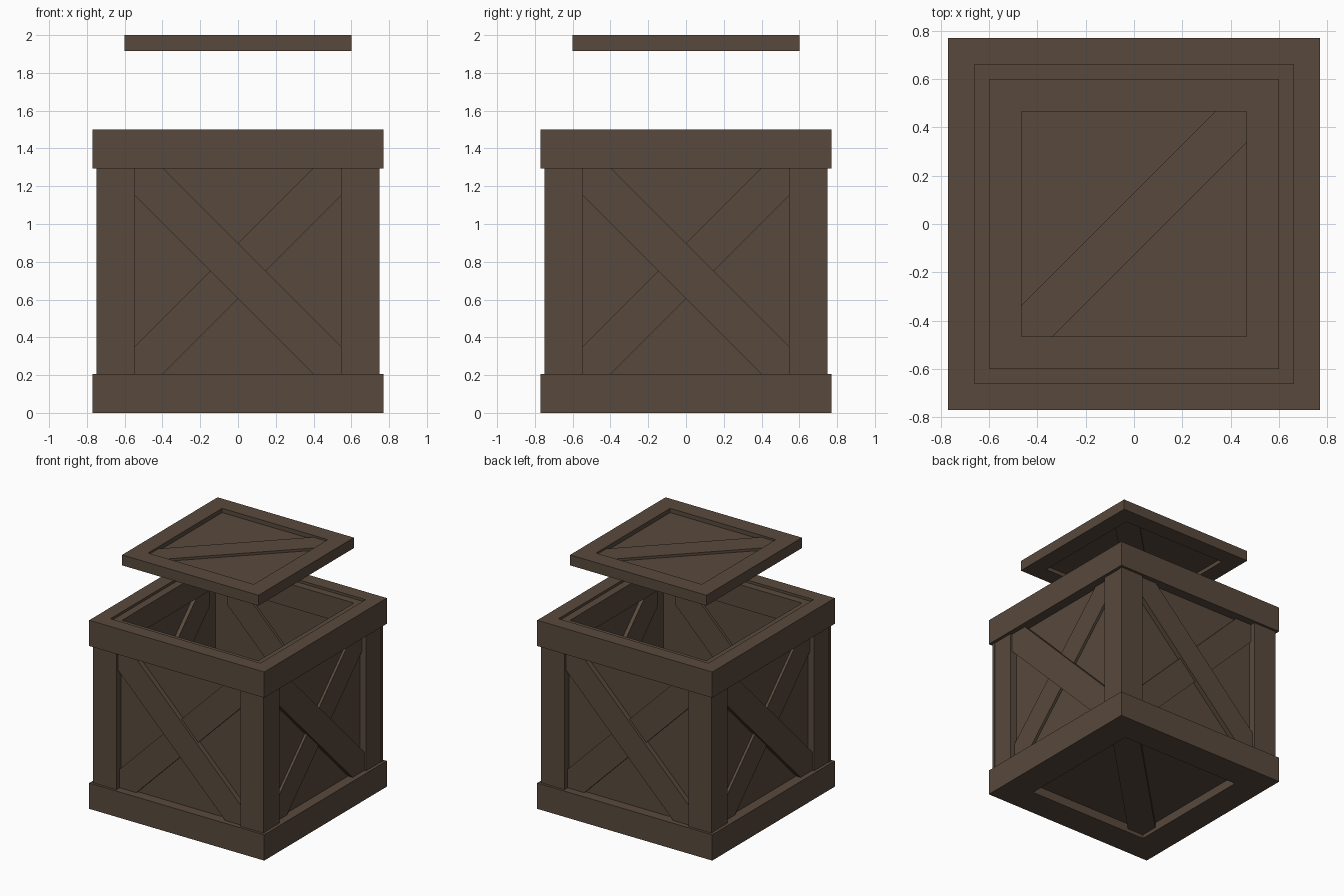
import bpy, bmesh, math
from mathutils import Matrix

if "Cube" in bpy.data.objects:
    bpy.data.objects.remove(bpy.data.objects["Cube"])

wood = bpy.data.materials.new("dark brown wood")
wood.diffuse_color = (0.098, 0.067, 0.047, 1)
wood.use_nodes = True
wood.node_tree.nodes["Principled BSDF"].inputs["Base Color"].default_value = wood.diffuse_color


def rect(u0, u1, v0, v1):
    return [(u0, v0), (u1, v0), (u1, v1), (u0, v1)]


def brace(h, w, flip=1, cv=0.0):
    """Corner-to-corner plank clipped to a square of half size h."""
    pts = [(-h, -h), (-h + w, -h), (h, h - w), (h, h), (h - w, h), (-h, -h + w)]
    return [(u * flip, v + cv) for u, v in pts]


def prism(name, pts, d0, d1, mat=Matrix()):
    bm = bmesh.new()
    low = [bm.verts.new((u, v, d0)) for u, v in pts]
    top = [bm.verts.new((u, v, d1)) for u, v in pts]
    n = len(pts)
    bm.faces.new(low)
    bm.faces.new(top)
    for i in range(n):
        j = (i + 1) % n
        bm.faces.new((low[i], low[j], top[j], top[i]))
    finish(name, bm, mat)


def ring(name, outer, inner, z0, z1):
    """Square frame with a square hole."""
    bm = bmesh.new()
    loops = [[bm.verts.new((x, y, z)) for x, y in rect(-r, r, -r, r)]
             for r, z in ((outer, z0), (outer, z1), (inner, z1), (inner, z0))]
    for k in range(4):
        a, b = loops[k], loops[(k + 1) % 4]
        for i in range(4):
            j = (i + 1) % 4
            bm.faces.new((a[i], a[j], b[j], b[i]))
    finish(name, bm, Matrix())


def finish(name, bm, mat):
    bmesh.ops.recalc_face_normals(bm, faces=bm.faces)
    me = bpy.data.meshes.new(name)
    bm.to_mesh(me)
    bm.free()
    me.transform(mat)
    me.materials.append(wood)
    bpy.context.collection.objects.link(bpy.data.objects.new(name, me))


# bottom and top bands; the top one has a shallow step for the lid
ring("bottom_band", 0.77, 0.535, 0.0, 0.205)
ring("top_band", 0.77, 0.60, 1.295, 1.48)
ring("top_lip", 0.77, 0.66, 1.48, 1.50)

# floor with a diagonal plank underneath
prism("floor_panel", rect(-0.60, 0.60, -0.60, 0.60), 0.07, 0.10)
prism("floor_brace", brace(0.535, 0.145), 0.03, 0.08)

# four sides: panel, crossed planks outside and inside, corner posts
front = Matrix(((1, 0, 0, 0), (0, 0, -1, 0), (0, 1, 0, 0), (0, 0, 0, 1)))
for k, side in enumerate(("front", "right", "back", "left")):
    m = Matrix.Rotation(k * math.pi / 2, 4, 'Z') @ front
    prism(side + "_panel", rect(-0.68, 0.68, 0.15, 1.35), 0.66, 0.69, m)
    prism(side + "_under_brace", brace(0.545, 0.147, 1, 0.75), 0.64, 0.71, m)
    prism(side + "_over_brace", brace(0.545, 0.147, -1, 0.75), 0.63, 0.73, m)
    for s, end in ((-1, "left"), (1, "right")):
        name = side + "_post_" + end
        if k % 2 == 0:
            prism(name, rect(s * 0.545, s * 0.74, 0.2, 1.3), 0.67, 0.73, m)
            prism(name + "_facing", rect(s * 0.545, s * 0.75, 0.2, 1.3), 0.725, 0.75, m)
        else:
            prism(name, rect(s * 0.545, s * 0.73, 0.2, 1.3), 0.67, 0.745, m)

# floating lid: frame, recessed panel, diagonal plank
ring("lid_frame", 0.60, 0.465, 1.917, 2.0)
prism("lid_panel", rect(-0.48, 0.48, -0.48, 0.48), 1.948, 1.966)
prism("lid_brace", brace(0.465, 0.13), 1.932, 1.985)
